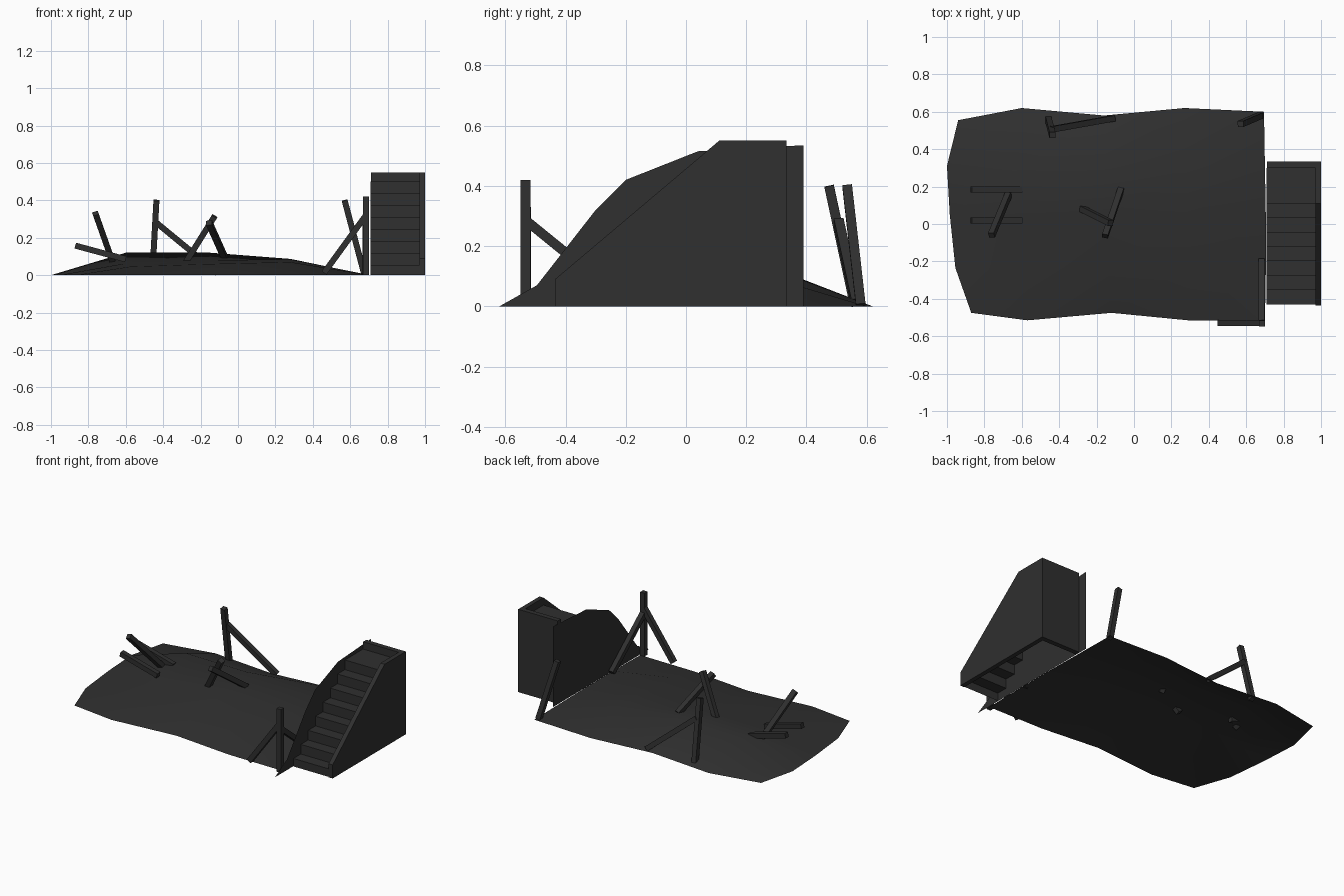
import bpy, bmesh
from mathutils import Vector

if "Cube" in bpy.data.objects:
    bpy.data.objects.remove(bpy.data.objects["Cube"])

mat = bpy.data.materials.new("charcoal")
mat.diffuse_color = (0.029, 0.029, 0.029, 1)
mat.use_nodes = True
mat.node_tree.nodes["Principled BSDF"].inputs["Base Color"].default_value = mat.diffuse_color


def make(name, verts, faces, fix=True):
    me = bpy.data.meshes.new(name)
    me.from_pydata([tuple(v) for v in verts], [], faces)
    if fix:
        bm = bmesh.new()
        bm.from_mesh(me)
        bmesh.ops.recalc_face_normals(bm, faces=bm.faces)
        bm.to_mesh(me)
        bm.free()
    me.materials.append(mat)
    ob = bpy.data.objects.new(name, me)
    bpy.context.collection.objects.link(ob)
    return ob


def prism(name, profile, x0, x1):
    """Closed (y, z) profile extruded along x."""
    n = len(profile)
    verts = [(x, y, z) for x in (x0, x1) for y, z in profile]
    faces = [tuple(range(n)), tuple(range(n, 2 * n))]
    faces += [(i, (i + 1) % n, n + (i + 1) % n, n + i) for i in range(n)]
    return make(name, verts, faces)


def beam(name, a, b, w=0.032):
    """Square timber from a to b."""
    a, b = Vector(a), Vector(b)
    d = (b - a).normalized()
    ref = Vector((0, 1, 0)) if abs(d.y) < 0.75 else Vector((1, 0, 0))
    u = d.cross(ref).normalized() * w / 2
    v = d.cross(u).normalized() * w / 2
    verts = [p + s * u + t * v for p in (a, b)
             for s, t in ((-1, -1), (1, -1), (1, 1), (-1, 1))]
    faces = [(0, 1, 2, 3), (4, 5, 6, 7)]
    faces += [(i, (i + 1) % 4, 4 + (i + 1) % 4, 4 + i) for i in range(4)]
    return make(name, verts, faces)


# Ground mound: open 5 x 5 sheet, rows from front to back
rows = [
    [(-.87, -.475, 0), (-.57, -.515, 0), (-.12, -.475, 0), (.29, -.515, 0), (.70, -.52, 0)],
    [(-.955, -.235, 0), (-.58, -.24, .045), (-.14, -.22, .06), (.28, -.24, .07), (.705, -.24, 0)],
    [(-.985, .05, 0), (-.59, .04, .065), (-.14, .04, .08), (.28, .03, .085), (.705, .03, 0)],
    [(-1, .31, 0), (-.60, .31, .12), (-.15, .30, .12), (.28, .31, .087), (.70, .31, 0)],
    [(-.94, .555, 0), (-.60, .62, 0), (-.16, .58, 0), (.27, .62, 0), (.695, .60, 0)],
]
quads = [(r * 5 + c, r * 5 + c + 1, r * 5 + c + 6, r * 5 + c + 5)
         for r in range(4) for c in range(4)]
ground = make("ground_mound", [p for r in rows for p in r], quads, fix=False)
for p in ground.data.polygons:
    p.use_smooth = True

# Thin curved side panel between mound and stairs
panel = [(-.62, 0), (-.495, .07), (-.30, .32), (-.20, .42), (.04, .515), (.39, .535), (.39, 0)]
make("side_panel", [(.706, y, z) for y, z in panel], [tuple(reversed(range(len(panel))))], fix=False)

# Stairs: outer stringer, back wall and folded tread sheet, open below
prism("stair_stringer", [(-.435, 0), (-.435, .09), (.11, .55), (.333, .55), (.333, 0)], .97, 1.0)
prism("stair_back_wall", [(.30, 0), (.30, .55), (.333, .55), (.333, 0)], .71, .97)
steps, y, z = [(-.43, 0)], -.43, .053
for i in range(8):
    steps.append((y, z))
    y = .30 if i == 7 else y + .54 / 7
    steps.append((y, z))
    z += .064
verts = [(x, py, pz) for py, pz in steps for x in (.709, .97)]
make("stair_treads", verts,
     [(2 * i, 2 * i + 1, 2 * i + 3, 2 * i + 2) for i in range(len(steps) - 1)], fix=False)

# Timber posts and braces
for name, a, b in [
    ("front_post", (.684, -.533, 0), (.684, -.533, .42)),
    ("front_brace_side", (.46, -.53, .012), (.684, -.53, .32)),
    ("front_brace_back", (.682, -.525, .28), (.682, -.195, .012)),
    ("back_corner_post", (.675, .58, .005), (.57, .535, .40)),
    ("back_post", (-.458, .56, .005), (-.436, .475, .40)),
    ("back_brace", (-.436, .507, .28), (-.11, .565, .012)),
    ("middle_post", (-.07, .185, .09), (-.155, -.065, .28)),
    ("middle_brace", (-.285, .085, .06), (-.125, .005, .315)),
    ("left_post", (-.67, .16, .07), (-.762, -.06, .33)),
    ("left_plank_a", (-.87, .185, .158), (-.60, .185, .085)),
    ("left_plank_b", (-.87, .02, .158), (-.60, .02, .085)),
]:
    beam(name, a, b)
